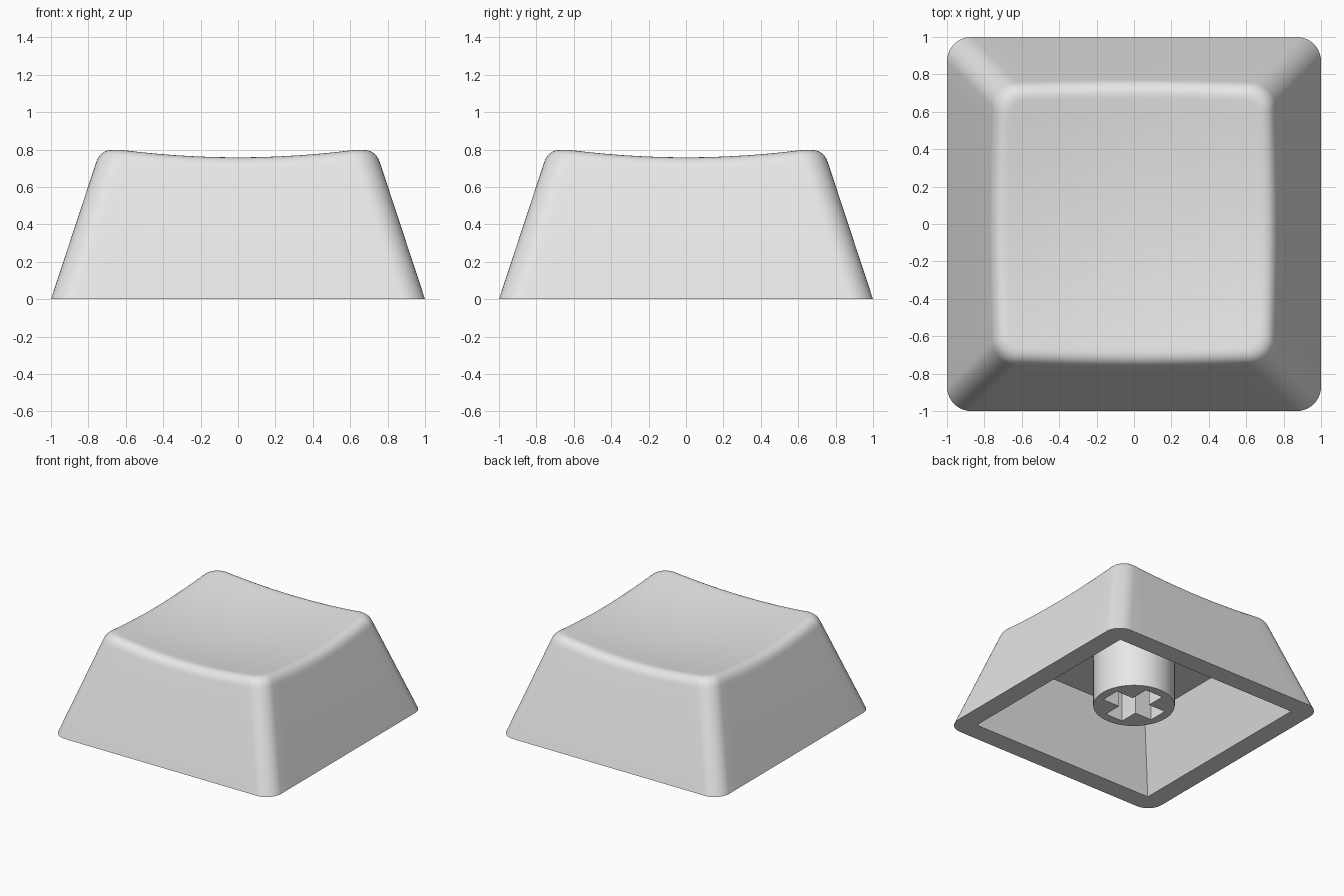
import bpy, bmesh, math
from mathutils import Vector

if "Cube" in bpy.data.objects:
    bpy.data.objects.remove(bpy.data.objects["Cube"])

TAPER = 0.33          # inward lean of the walls per unit of height
CORNER = 0.13         # plan corner radius
CEILING = 0.545       # height of the hollow's ceiling

grey = bpy.data.materials.new("light_grey")
grey.diffuse_color = (0.8, 0.8, 0.8, 1)
grey.use_nodes = True
grey.node_tree.nodes["Principled BSDF"].inputs["Base Color"].default_value = grey.diffuse_color


def dish(x, y):
    """Height of the scooped top surface."""
    return 0.708 + (x * x + y * y) / 9.25


def outline(half, radius, arc=10, side=14):
    """Rounded square, always with the same number of points."""
    pts = []
    c = half - radius
    for q in range(4):
        rot = q * math.pi / 2
        local = [(c + radius * math.cos(a), c + radius * math.sin(a))
                 for a in (i * math.pi / 2 / arc for i in range(arc + 1))]
        local += [(c - 2 * c * i / side, half) for i in range(1, side)]
        pts += [(x * math.cos(rot) - y * math.sin(rot),
                 x * math.sin(rot) + y * math.cos(rot)) for x, y in local]
    return pts


def finish(bm, mesh):
    bmesh.ops.remove_doubles(bm, verts=bm.verts, dist=1e-5)
    bmesh.ops.recalc_face_normals(bm, faces=bm.faces)
    bm.to_mesh(mesh)
    bm.free()


def shade(obj):
    bpy.ops.object.select_all(action='DESELECT')
    obj.select_set(True)
    bpy.context.view_layer.objects.active = obj
    bpy.ops.object.shade_smooth_by_angle(angle=math.radians(30))


def wall_point(i, z):
    x, y = outline(1 - TAPER * z, CORNER)[i]
    return Vector((x, y, z))


# Cap shell: loops run from the hollow's ceiling, over the rim, to the dished top
count = len(outline(1, CORNER))
inner_top = [Vector((x, y, CEILING)) for x, y in outline(0.84 - TAPER * CEILING, 0)]
inner_rim = [Vector((x, y, 0)) for x, y in outline(0.84, 0)]
outer_rim = [wall_point(i, 0) for i in range(count)]
loops = [inner_top, inner_rim, outer_rim]

# Rounded upper edge, as a blend from the wall to the dish
ROUND = 8
blend = [[] for _ in range(ROUND + 1)]
inset = outline(0.655, 0.08)
for i in range(count):
    z = 0.78
    for _ in range(8):
        p = wall_point(i, z)
        z = dish(p.x, p.y)
    edge = wall_point(i, z)
    low = wall_point(i, z - 0.075)
    sx, sy = outline(1 - TAPER * z - 0.075, 0.07)[i]
    high = Vector((sx, sy, dish(sx, sy)))
    for k in range(ROUND + 1):
        t = k / ROUND
        blend[k].append(low * (1 - t) ** 2 + edge * 2 * t * (1 - t) + high * t * t)
loops += blend

# Dished top
for k in range(9, 0, -1):
    s = k / 10
    loops.append([Vector((p.x * s, p.y * s, dish(p.x * s, p.y * s))) for p in blend[-1]])

bm = bmesh.new()
rings = [[bm.verts.new(p) for p in loop] for loop in loops]
for a, b in zip(rings, rings[1:]):
    for i in range(count):
        j = (i + 1) % count
        bm.faces.new((a[i], a[j], b[j], b[i]))
for ring, z in ((rings[0], CEILING), (rings[-1], dish(0, 0))):
    centre = bm.verts.new((0, 0, z))
    for i in range(count):
        bm.faces.new((ring[i], ring[(i + 1) % count], centre))
mesh = bpy.data.meshes.new("cap_shell")
finish(bm, mesh)
mesh.materials.append(grey)
shell = bpy.data.objects.new("cap_shell", mesh)
bpy.context.collection.objects.link(shell)
shade(shell)

# Stem: round post with a cross-shaped socket
LONG, THIN, STEM_LOW, STEM_HIGH = 0.235, 0.08, 0.11, 0.55
circle = [(0.307 * math.cos(i * math.pi / 32), 0.307 * math.sin(i * math.pi / 32))
          for i in range(64)]
cross = []
for q in range(4):
    c, s = round(math.cos(q * math.pi / 2)), round(math.sin(q * math.pi / 2))
    for x, y in ((LONG, -THIN), (LONG, THIN), (THIN, THIN)):
        cross.append((x * c - y * s, x * s + y * c))
curve = bpy.data.curves.new("stem", 'CURVE')
curve.dimensions = '2D'
curve.fill_mode = 'BOTH'
curve.extrude = (STEM_HIGH - STEM_LOW) / 2
for pts in (circle, cross):
    spline = curve.splines.new('POLY')
    spline.points.add(len(pts) - 1)
    for point, (x, y) in zip(spline.points, pts):
        point.co = (x, y, 0, 1)
    spline.use_cyclic_u = True
stem = bpy.data.objects.new("stem", curve)
stem.location.z = (STEM_HIGH + STEM_LOW) / 2
bpy.context.collection.objects.link(stem)
bpy.ops.object.select_all(action='DESELECT')
stem.select_set(True)
bpy.context.view_layer.objects.active = stem
bpy.ops.object.convert(target='MESH')
stem = bpy.context.view_layer.objects.active
bm = bmesh.new()
bm.from_mesh(stem.data)
finish(bm, stem.data)
stem.data.materials.clear()
stem.data.materials.append(grey)
shade(stem)
